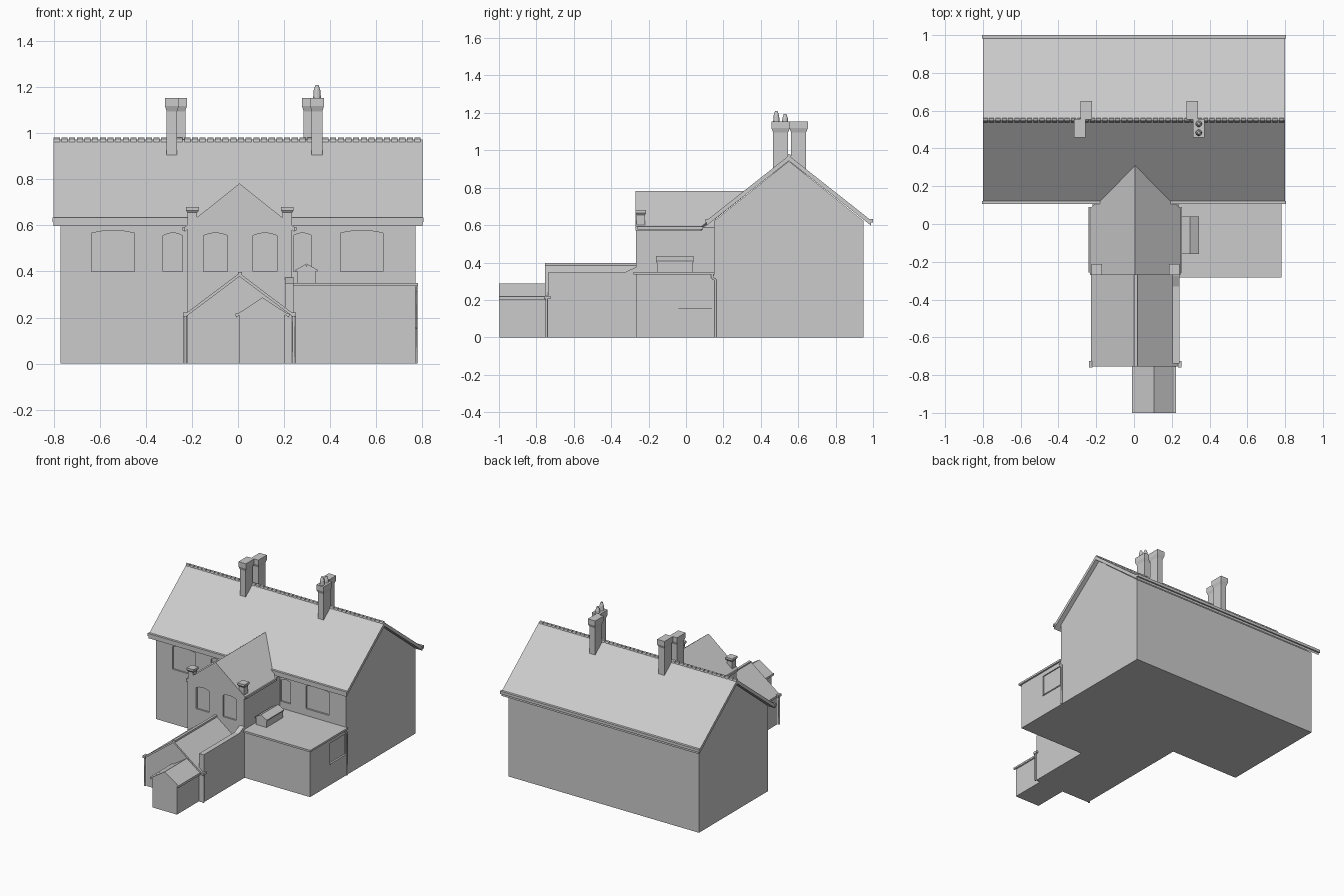
import bpy, bmesh
from mathutils import Vector

if "Cube" in bpy.data.objects:
    bpy.data.objects.remove(bpy.data.objects["Cube"])


def link(name, bm):
    bmesh.ops.recalc_face_normals(bm, faces=bm.faces)
    me = bpy.data.meshes.new(name)
    bm.to_mesh(me)
    bm.free()
    ob = bpy.data.objects.new(name, me)
    bpy.context.collection.objects.link(ob)
    return ob


def prism(name, profile, axis, a, b):
    """Extrude a (y,z) profile along x, or an (x,z) profile along y."""
    bm = bmesh.new()
    put = (lambda p, t: (t, p[0], p[1])) if axis == 'x' else (lambda p, t: (p[0], t, p[1]))
    lo = [bm.verts.new(put(p, a)) for p in profile]
    hi = [bm.verts.new(put(p, b)) for p in profile]
    bm.faces.new(lo)
    bm.faces.new(hi)
    n = len(profile)
    for i in range(n):
        j = (i + 1) % n
        bm.faces.new((lo[i], lo[j], hi[j], hi[i]))
    return link(name, bm)


def box(name, x0, x1, y0, y1, z0, z1):
    return prism(name, [(x0, z0), (x1, z0), (x1, z1), (x0, z1)], 'y', y0, y1)


def house(l, r, eave, peak, base=0.0):
    return [(l, base), (r, base), (r, eave), ((l + r) / 2, peak), (l, eave)]


def roof(l, r, eave, peak, t):
    c = (l + r) / 2
    return [(l, eave), (c, peak), (r, eave), (r, eave - t), (c, peak - t), (l, eave - t)]


def loft(name, cx, cy, rings, n=4, hw=1.0, hd=1.0):
    """Stack of (half x, half y, z) rectangular rings."""
    bm = bmesh.new()
    prev = None
    for sx, sy, z in rings:
        ring = [bm.verts.new((cx + i * sx, cy + j * sy, z))
                for i, j in ((-1, -1), (1, -1), (1, 1), (-1, 1))]
        if prev:
            for k in range(4):
                m = (k + 1) % 4
                bm.faces.new((prev[k], prev[m], ring[m], ring[k]))
        else:
            bm.faces.new(ring)
        prev = ring
    bm.faces.new(prev)
    return link(name, bm)


def cylinder(name, a, b, r1, r2, seg=12):
    a, b = Vector(a), Vector(b)
    bm = bmesh.new()
    bmesh.ops.create_cone(bm, cap_ends=True, segments=seg, radius1=r1, radius2=r2, depth=(b - a).length)
    ob = link(name, bm)
    ob.location = (a + b) / 2
    ob.rotation_euler = (b - a).to_track_quat('Z', 'Y').to_euler()
    return ob


def pipe(name, pts, r=0.007):
    cu = bpy.data.curves.new(name, 'CURVE')
    cu.dimensions = '3D'
    cu.bevel_depth = r
    cu.bevel_resolution = 1
    cu.use_fill_caps = True
    sp = cu.splines.new('POLY')
    sp.points.add(len(pts) - 1)
    for p, co in zip(sp.points, pts):
        p.co = (*co, 1)
    ob = bpy.data.objects.new(name, cu)
    bpy.context.collection.objects.link(ob)


def cut(target, cutter):
    cutter.hide_render = True
    cutter.hide_set(True)
    m = target.modifiers.new("recess", 'BOOLEAN')
    m.operation = 'DIFFERENCE'
    m.solver = 'EXACT'
    m.object = cutter


def window(target, x0, x1, z0, z1, wall_y, depth=0.012):
    # shallow recess with a segmental arch head
    rise, n = 0.012, 8
    arch = []
    for i in range(n + 1):
        u = 1 - 2 * i / n
        arch.append(((x0 + x1) / 2 + u * (x1 - x0) / 2, z1 - rise * u * u))
    cut(target, prism("window_cutter", [(x0, z0), (x1, z0)] + arch, 'y', wall_y - 0.05, wall_y + depth))


# main block
main = prism("main_walls", house(0.15, 0.95, 0.622, 0.942), 'x', -0.77, 0.77)
for x0, x1, z1 in ((-0.635, -0.45, 0.578), (-0.325, -0.24, 0.567), (0.24, 0.32, 0.567), (0.445, 0.63, 0.578)):
    window(main, x0, x1, 0.4, z1, 0.15)
prism("main_roof", roof(0.11, 0.99, 0.625, 0.972, 0.028), 'x', -0.8, 0.8)
for y0 in (0.105, 0.982):
    box("main_gutter", -0.805, 0.805, y0, y0 + 0.018, 0.614, 0.634)

# ridge tiles
N = 48
for i in range(N):
    x = -0.8 + 1.6 * i / N
    prism("ridge_tile", [(0.538, 0.961), (0.542, 0.976), (0.55, 0.981), (0.558, 0.976), (0.562, 0.961)],
          'x', x, x + 1.6 / N - 0.007)

# upper wing with cross gable
wing = prism("wing_walls", house(-0.22, 0.235, 0.587, 0.77), 'y', -0.268, 0.16)
for x0, x1 in ((-0.15, -0.045), (0.065, 0.17)):
    window(wing, x0, x1, 0.4, 0.567, -0.268)
wr = prism("wing_roof", roof(-0.232, 0.245, 0.592, 0.782, 0.02), 'y', -0.27, 0.32)
for v in wr.data.vertices:  # mitre the back end into the main roof valley
    if v.co.y > 0:
        v.co.y = 0.32 - abs(v.co.x - 0.0065)
for x in (-0.234, 0.247):
    box("wing_gutter", x - 0.007, x + 0.007, -0.258, 0.09, 0.577, 0.592)
for x in (-0.198, 0.214):
    loft("gable_kneeler", x, -0.242, [(0.021, 0.022, 0.57), (0.021, 0.022, 0.655),
                                      (0.028, 0.029, 0.665), (0.028, 0.029, 0.68)])

# single-storey front range
prism("front_range_walls", house(-0.22, 0.235, 0.215, 0.382), 'y', -0.745, -0.26)
prism("front_range_roof", roof(-0.228, 0.24, 0.217, 0.393, 0.015), 'y', -0.755, -0.262)
box("front_range_ridge", 0.0, 0.018, -0.755, -0.268, 0.382, 0.397)
prism("side_parapet", [(-0.738, 0), (-0.26, 0), (-0.26, 0.375), (-0.275, 0.372), (-0.33, 0.347), (-0.738, 0.347)],
      'x', 0.203, 0.24)
for x in (-0.23, 0.242):
    pipe("front_downpipe", [(x, -0.746, 0), (x, -0.746, 0.215)])
    box("front_eave_bracket", x - 0.009, x + 0.009, -0.76, -0.725, 0.205, 0.222)

# porch
prism("porch_walls", house(0.006, 0.205, 0.212, 0.276), 'y', -0.998, -0.74)
prism("porch_roof", roof(-0.008, 0.221, 0.212, 0.287, 0.012), 'y', -1.0, -0.745)
for x in (-0.005, 0.217):
    box("porch_gutter", x - 0.006, x + 0.006, -1.0, -0.745, 0.206, 0.218)

# flat-roofed side extension
ext = box("side_extension", 0.23, 0.77, -0.268, 0.16, 0, 0.34)
cut(ext, box("side_window_cutter", 0.762, 0.8, -0.04, 0.14, 0.157, 0.305))
box("flat_roof", 0.236, 0.782, -0.282, 0.152, 0.336, 0.35)
box("side_window_sill", 0.765, 0.775, -0.04, 0.145, 0.15, 0.157)
pipe("side_downpipe", [(0.772, 0.158, 0), (0.772, 0.158, 0.305), (0.772, 0.14, 0.32), (0.772, 0.14, 0.34)])

# roof lantern
prism("roof_lantern", house(0.256, 0.339, 0.408, 0.425, 0.34), 'y', -0.155, 0.035)
prism("lantern_roof", roof(0.25, 0.345, 0.407, 0.434, 0.008), 'y', -0.16, 0.04)

# paired offset chimney stacks
for xf, xr in ((-0.287, -0.252), (0.343, 0.308)):
    for x, y in ((xf, 0.506), (xr, 0.602)):
        loft("chimney_stack", x, y, [(0.023, 0.04, 0.86), (0.023, 0.04, 1.095),
                                     (0.03, 0.049, 1.118), (0.03, 0.049, 1.153)])

# chimney pots
for y, top in ((0.483, 1.21), (0.53, 1.195)):
    cylinder("chimney_pot", (0.343, y, 1.15), (0.343, y, top - 0.025), 0.017, 0.015)
    cylinder("pot_top", (0.343, y, top - 0.025), (0.343, y, top), 0.015, 0.007)
